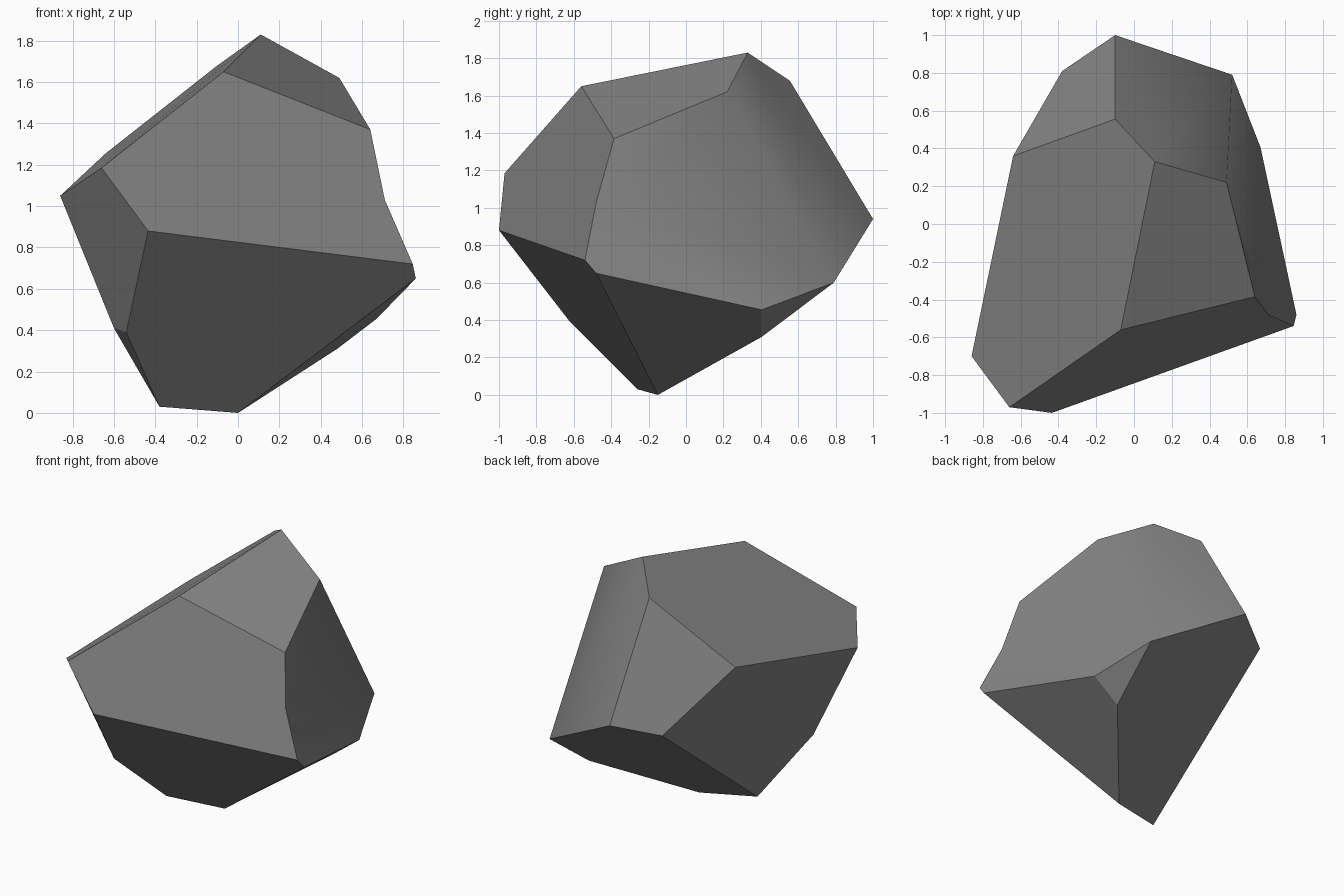
import bpy
import bmesh

if "Cube" in bpy.data.objects:
    bpy.data.objects.remove(bpy.data.objects["Cube"])

# Rock corners, one letter each
corners = {
    "A": (-0.10, 1.00, 0.94), "B": (0.52, 0.79, 0.60), "C": (-0.10, 0.555, 1.68),
    "D": (0.11, 0.33, 1.83), "E": (0.49, 0.22, 1.62), "F": (0.64, -0.385, 1.37),
    "G": (-0.07, -0.56, 1.65), "H": (-0.64, 0.36, 1.255), "I": (-0.38, 0.81, 0.87),
    "J": (-0.86, -0.70, 1.05), "K": (-0.66, -0.97, 1.185), "L": (-0.435, -1.00, 0.88),
    "M": (0.845, -0.54, 0.72), "N": (0.86, -0.48, 0.65), "O": (0.71, -0.48, 1.03),
    "P": (0.67, 0.405, 0.455), "Q": (0.48, 0.405, 0.31), "R": (0.0, -0.15, 0.0),
    "S": (-0.38, -0.26, 0.03), "T": (-0.54, -0.62, 0.39), "U": (-0.60, -0.575, 0.41),
}

# Chiselled facets as corner loops
facets = [
    "DEFG",                              # top right slope
    "JKGDCH",                            # top left slope
    "KGFOML",                            # front
    "LMNRST",                            # front underside
    "KLTUJ", "STU",                      # left corner
    "HCAI", "HISUJ",                     # back left
    "CDEBA",                             # back
    "BPQ", "NPQR", "BQRSIA",             # underside
    "EFO", "EOB", "OPB", "ONP", "OMN",   # gently dished right side
]
soft_edges = {"BE", "EO", "BO", "OP", "NO"}

bm = bmesh.new()
verts = {k: bm.verts.new(p) for k, p in corners.items()}
name = {v: k for k, v in verts.items()}
for loop in facets:
    bm.faces.new([verts[c] for c in loop]).smooth = True
bmesh.ops.recalc_face_normals(bm, faces=bm.faces[:])

# Crisp edges everywhere except across the worn right side
for e in bm.edges:
    e.smooth = "".join(sorted(name[v] for v in e.verts)) in soft_edges

mesh = bpy.data.meshes.new("rock")
bm.to_mesh(mesh)
bm.free()
rock = bpy.data.objects.new("rock", mesh)
bpy.context.collection.objects.link(rock)

# Stone colour
stone = bpy.data.materials.new("grey stone")
stone.diffuse_color = (0.23, 0.23, 0.23, 1.0)
stone.use_nodes = True
stone.node_tree.nodes["Principled BSDF"].inputs["Base Color"].default_value = stone.diffuse_color
mesh.materials.append(stone)
